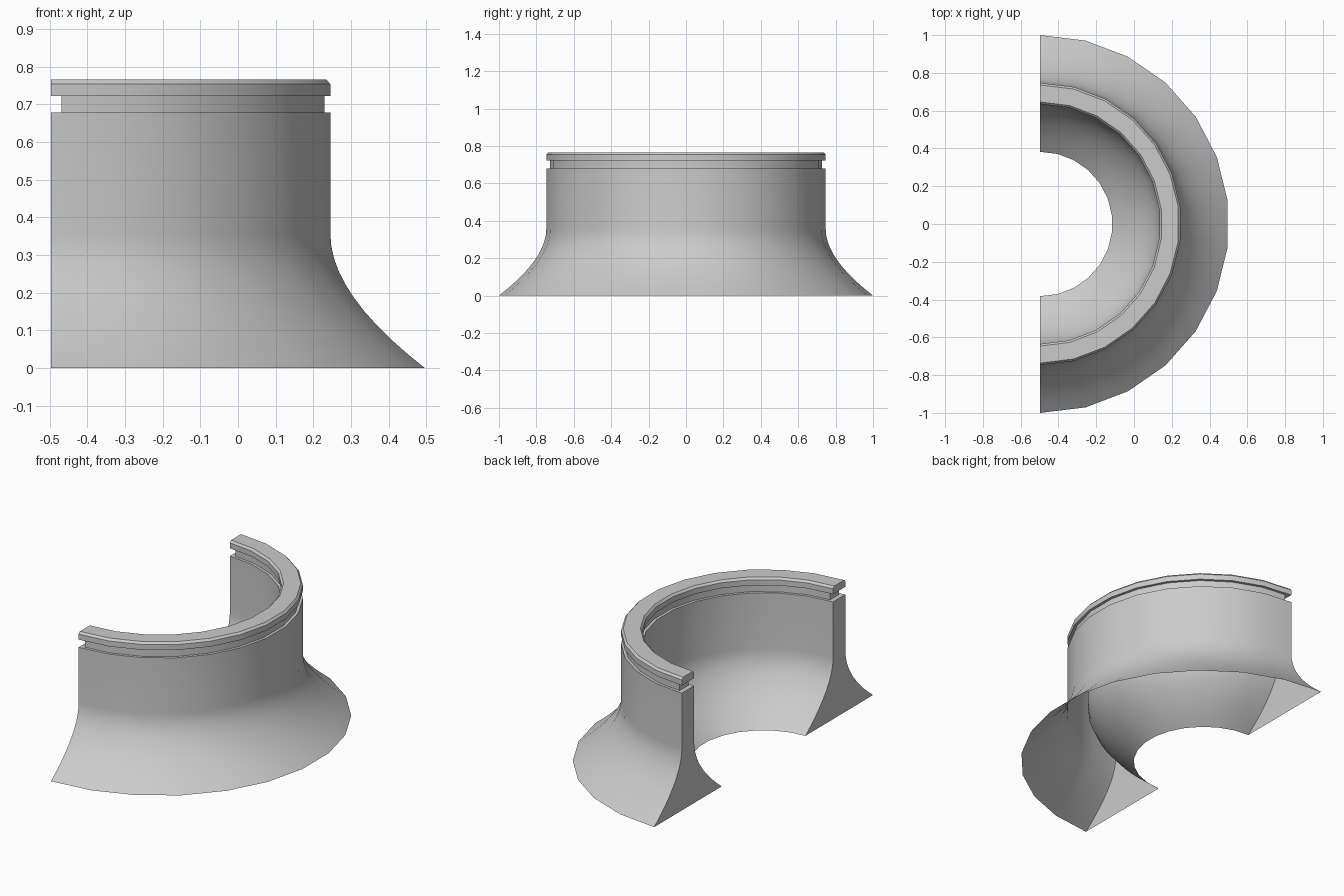
import bpy, bmesh, math

if "Cube" in bpy.data.objects:
    bpy.data.objects.remove(bpy.data.objects["Cube"])

AXIS_X = -0.4964       # centre line of the half ring
SEGS = 13              # facets around 180 degrees
MID = 0.691            # wall centre radius
CURVE = 10             # steps along each flare
NECK_END = 0.028       # set-back of the neck at both cut ends


def flare(half_wall, half_base, top, n):
    """Concave flare as (offset, z), from the base up to the wall."""
    pts = []
    for i in range(n + 1):
        t = 1 - i / n
        x = half_wall + (half_base - half_wall) * t * t
        z = top * (1 - t) ** 2 + 2 * 0.195 * t * (1 - t)
        pts.append((x, z))
    return pts


# half profile: flared wall, recessed neck, chamfered lip
body = flare(0.056, 0.309, 0.356, CURVE) + [(0.056, 0.678)]
neck = [(0.040, 0.678), (0.040, 0.7225)]
lip = [(0.056, 0.7225), (0.056, 0.754), (0.045, 0.766)]
half = body + neck + lip
nb = len(body)
neck_ids = {nb, nb + 1}
n = len(half)

bm = bmesh.new()


def make_side(sign):
    """Revolve one side of the profile; returns rows of verts."""
    rows = []
    for s in range(SEGS + 1):
        a = -math.pi / 2 + math.pi * s / SEGS
        row = []
        for i, (off, z) in enumerate(half):
            r = MID + sign * off
            x, y = r * math.cos(a), r * math.sin(a)
            if s in (0, SEGS) and i in neck_ids:
                x += NECK_END
                y *= 1 - 0.0034 / r
            row.append(bm.verts.new((AXIS_X + x, y, z)))
        rows.append(row)
    for s in range(SEGS):
        for i in range(n - 1):
            q = [rows[s][i], rows[s + 1][i], rows[s + 1][i + 1], rows[s][i + 1]]
            bm.faces.new(q if sign > 0 else q[::-1])
    return rows


outer, inner = make_side(1), make_side(-1)

# top of the lip (the base stays open)
for s in range(SEGS):
    bm.faces.new([outer[s][-1], outer[s + 1][-1], inner[s + 1][-1], inner[s][-1]])

# cut ends: body, neck with its ledges, lip
for s, flip in ((0, False), (SEGS, True)):
    spans = [(0, nb - 1)] + [(i, i + 1) for i in range(nb - 1, nb + 2)] + [(nb + 2, n - 1)]
    for a, b in spans:
        loop = outer[s][a:b + 1] + inner[s][a:b + 1][::-1]
        bm.faces.new(loop if flip else loop[::-1])

bmesh.ops.recalc_face_normals(bm, faces=bm.faces)
top = max(bm.faces, key=lambda f: f.calc_center_median().z)
if top.normal.z < 0:
    bmesh.ops.reverse_faces(bm, faces=bm.faces)

mesh = bpy.data.meshes.new("half_collar")
bm.to_mesh(mesh)
bm.free()
obj = bpy.data.objects.new("half_collar", mesh)
bpy.context.collection.objects.link(obj)
bpy.context.view_layer.objects.active = obj
obj.select_set(True)
bpy.ops.object.shade_smooth_by_angle(angle=math.radians(30))
